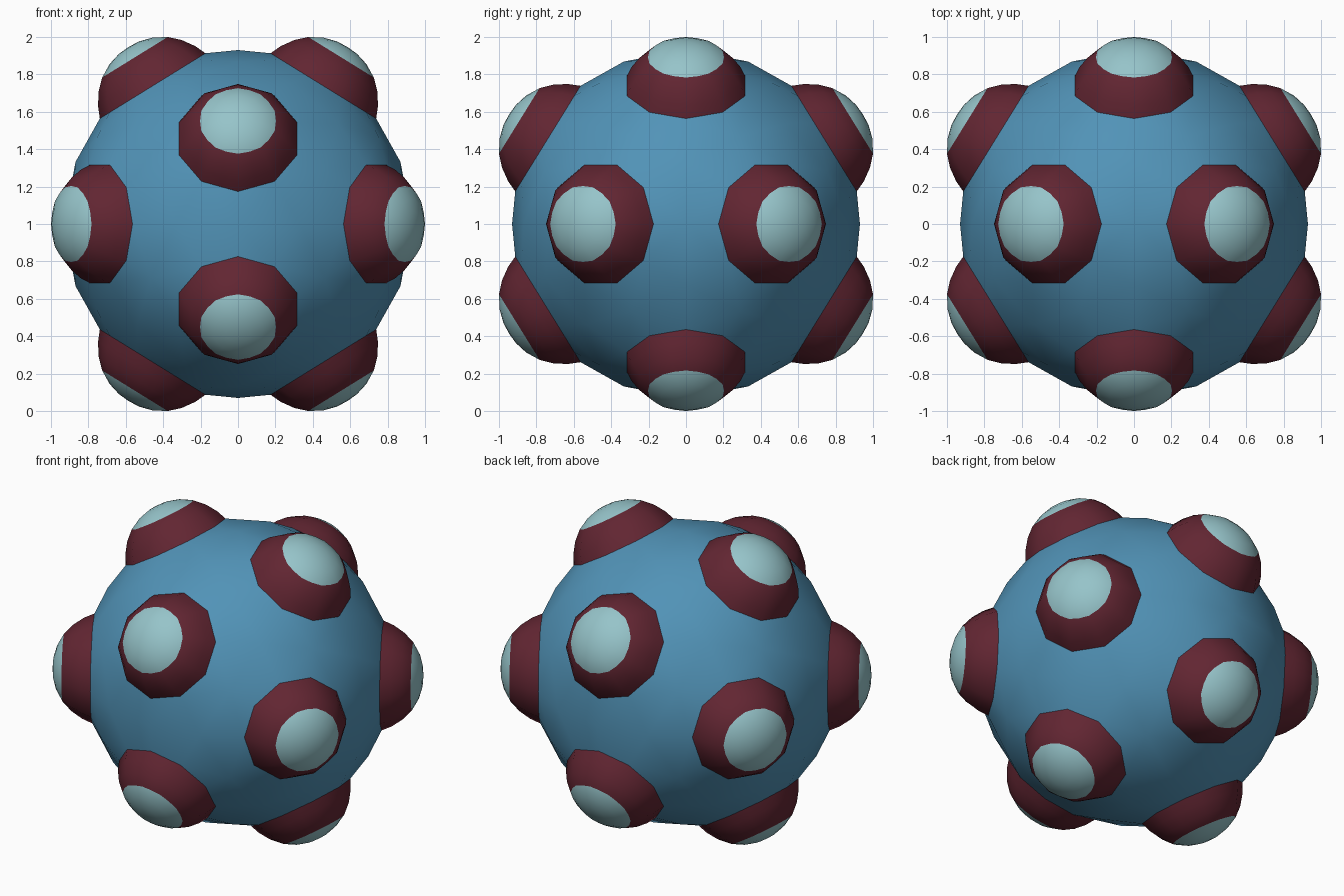
import bpy, bmesh, math
from mathutils import Vector

if "Cube" in bpy.data.objects:
    bpy.data.objects.remove(bpy.data.objects["Cube"])

CENTRE = Vector((0, 0, 1))
R = 0.93                      # body radius
RIM_D, RIM_R = 0.868, 0.332   # knob base: distance from centre, radius
PHI = (1 + 5 ** 0.5) / 2


def material(name, rgb):
    m = bpy.data.materials.new(name)
    m.diffuse_color = (*rgb, 1)
    m.use_nodes = True
    m.node_tree.nodes["Principled BSDF"].inputs["Base Color"].default_value = m.diffuse_color
    return m


blue = material("body_blue", (0.083, 0.292, 0.474))
red = material("knob_dark_red", (0.122, 0.019, 0.032))
pale = material("cap_pale_teal", (0.305, 0.552, 0.588))


def finish(bm, name, mats):
    bmesh.ops.recalc_face_normals(bm, faces=bm.faces)
    me = bpy.data.meshes.new(name)
    bm.to_mesh(me)
    bm.free()
    for m in mats:
        me.materials.append(m)
    ob = bpy.data.objects.new(name, me)
    ob.location = CENTRE
    bpy.context.collection.objects.link(ob)
    bpy.ops.object.select_all(action='DESELECT')
    ob.select_set(True)
    bpy.context.view_layer.objects.active = ob
    bpy.ops.object.shade_smooth_by_angle(angle=math.radians(40))
    return ob


# Knob directions: the twelve corners of an icosahedron, each with a mirrored partner
axes = []
for k in range(3):
    for s in (1, -1):
        for t in (1, -1):
            a, b = [0, 0, 0], [0, 0, 0]
            a[k], a[(k + 1) % 3] = s * PHI, t
            b[k], b[(k + 1) % 3] = s * PHI, -t
            # PHI on x pairs with y, y with z, z with x
            axes.append((Vector(a).normalized(), Vector(b).normalized()))


def ring(axis, partner, d, r, n=20, flat=0.0):
    """Circle of n points around the axis; flat pulls odd points onto the decagon edges."""
    u = (partner - axis * partner.dot(axis)).normalized()
    v = axis.cross(u)
    pts = []
    for i in range(n):
        w = 2 * math.pi * i / n
        q = r * (1 - flat * (1 - math.cos(math.pi / 10)) * (i % 2))
        pts.append(axis * d + (u * math.cos(w) + v * math.sin(w)) * q)
    return pts


# Body: faceted ball through knob rims, panel centres and seam midpoints
bm = bmesh.new()
dirs = [a for a, _ in axes]
near = lambda p, q: p.dot(q) > 0.4 and p is not q
for i, (a, b) in enumerate(axes):
    for p in ring(a, b, RIM_D, RIM_R, 10):
        bm.verts.new(p)
    for j in range(i + 1, 12):
        if near(a, dirs[j]):
            bm.verts.new((a + dirs[j]).normalized() * R)
            for k in range(j + 1, 12):
                if near(a, dirs[k]) and near(dirs[j], dirs[k]):
                    bm.verts.new((a + dirs[j] + dirs[k]).normalized() * R)
bmesh.ops.convex_hull(bm, input=bm.verts)
bm.normal_update()
# open the ball under each knob
hidden = [f for f in bm.faces if any(
    all(abs(v.co.dot(a) - RIM_D) < 1e-3 for v in f.verts) for a in dirs)]
bmesh.ops.delete(bm, geom=hidden, context='FACES')
finish(bm, "body", [blue])

# Knobs: domes with a ten-sided base and a pale cap
PROFILE = [(RIM_D, RIM_R, 1), (0.93, 0.305, 1), (0.995, 0.261, 0.7),
           (1.048, 0.206, 0.3), (1.088, 0.135, 0.3), (1.108, 0.065, 0.3)]
TIP, CAP_FROM = 1.113, 3
for n, (a, b) in enumerate(axes):
    bm = bmesh.new()
    rings = [[bm.verts.new(p) for p in ring(a, b, d, r, 20, fl)] for d, r, fl in PROFILE]
    tip = bm.verts.new(a * TIP)
    for k, lower in enumerate(rings):
        for i in range(20):
            j = (i + 1) % 20
            if k + 1 < len(rings):
                f = bm.faces.new((lower[i], lower[j], rings[k + 1][j], rings[k + 1][i]))
            else:
                f = bm.faces.new((lower[i], lower[j], tip))
            f.material_index = int(k >= CAP_FROM)
    bm.normal_update()
    ob = finish(bm, f"knob_{n + 1}", [red, pale])
    # open domes: make sure faces look outwards
    if ob.data.polygons[0].normal.dot(Vector(ob.data.polygons[0].center)) < 0:
        ob.data.flip_normals()
